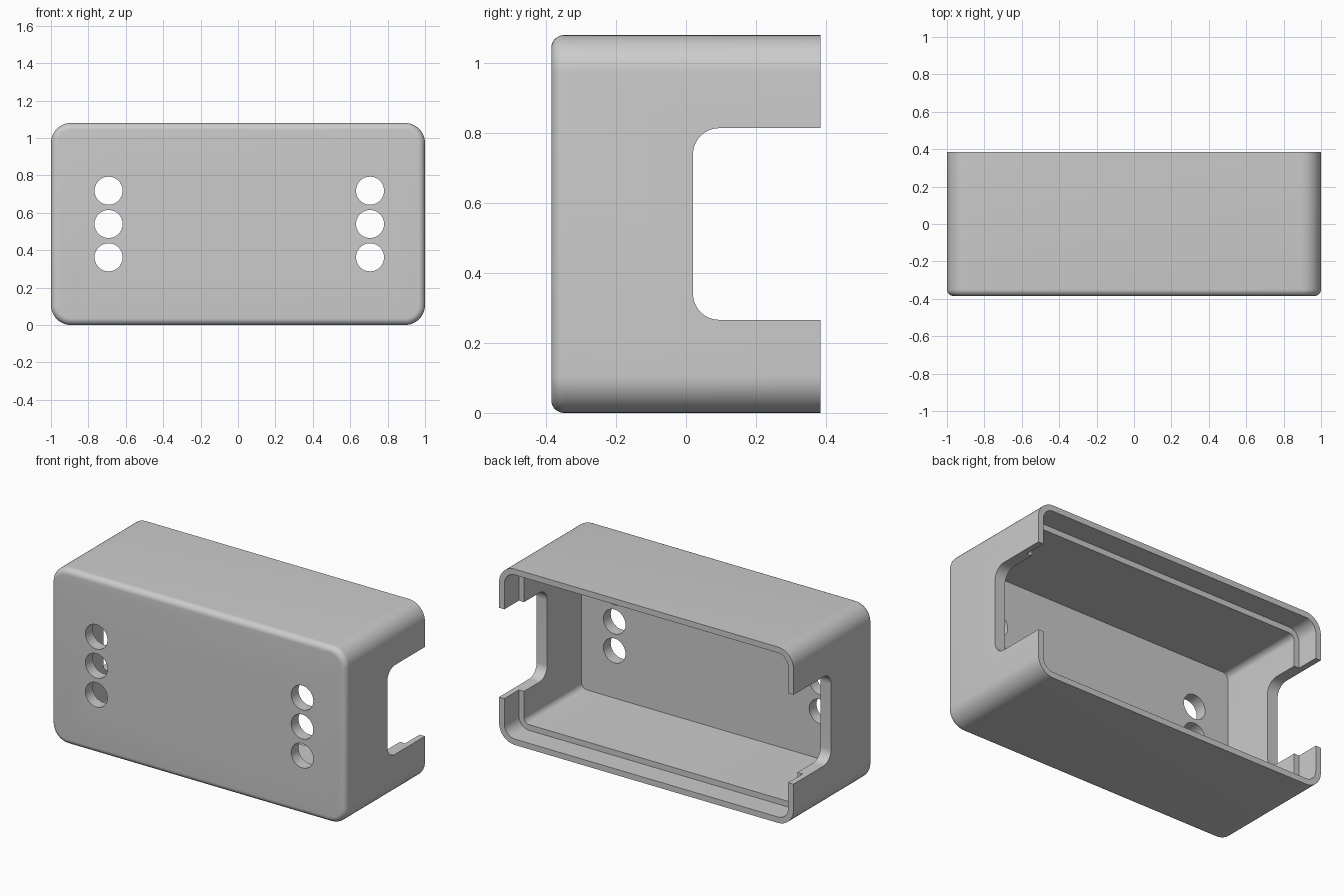
import bpy
import bmesh
from math import cos, sin, pi, radians
from mathutils import Matrix

if "Cube" in bpy.data.objects:
    bpy.data.objects.remove(bpy.data.objects["Cube"])

WIDTH, HEIGHT, DEPTH = 2.0, 1.08, 0.77
FRONT, BACK = -DEPTH / 2, DEPTH / 2
WALL, LIP, LIP_DEPTH = 0.071, 0.036, 0.14
CORNER, FILLET = 0.107, 0.036
SEGMENTS = 12

grey = bpy.data.materials.new("plain grey")
grey.use_nodes = True
colour = (0.6, 0.6, 0.6, 1)
grey.diffuse_color = colour
grey.node_tree.nodes["Principled BSDF"].inputs["Base Color"].default_value = colour


def make_object(name, bm):
    bmesh.ops.recalc_face_normals(bm, faces=bm.faces)
    mesh = bpy.data.meshes.new(name)
    bm.to_mesh(mesh)
    bm.free()
    mesh.materials.append(grey)
    obj = bpy.data.objects.new(name, mesh)
    bpy.context.collection.objects.link(obj)
    return obj


def rounded_rect(half_u, half_v, radius):
    """Points of a rounded rectangle centred on the origin."""
    points = []
    for corner, (su, sv) in enumerate([(1, 1), (-1, 1), (-1, -1), (1, -1)]):
        for i in range(SEGMENTS + 1):
            a = (corner + i / SEGMENTS) * pi / 2
            points.append((su * (half_u - radius) + radius * cos(a),
                           sv * (half_v - radius) + radius * sin(a)))
    return points


def skin(loops):
    """Join matching loops of points and cap both ends."""
    bm = bmesh.new()
    rings = [[bm.verts.new(p) for p in loop] for loop in loops]
    for a, b in zip(rings, rings[1:]):
        for i in range(len(a)):
            j = (i + 1) % len(a)
            bm.faces.new((a[i], a[j], b[j], b[i]))
    bm.faces.new(rings[0])
    bm.faces.new(rings[-1])
    return bm


# Hollow shell: inset and depth from front face, over the rim, into the cavity
profile = []
for i in range(9):
    a = i / 8 * pi / 2
    profile.append((FILLET * (1 - sin(a)), FRONT + FILLET * (1 - cos(a))))
profile += [(0, BACK), (LIP, BACK), (LIP, BACK - LIP_DEPTH),
            (WALL, BACK - LIP_DEPTH), (WALL, FRONT + WALL)]
loops = []
for inset, y in profile:
    outline = rounded_rect(WIDTH / 2 - inset, HEIGHT / 2 - inset, CORNER - inset)
    loops.append([(u, y, v + HEIGHT / 2) for u, v in outline])
case = make_object("case_shell", skin(loops))

# Side openings: one rounded slot through both end walls
slot = rounded_rect(0.5, 0.274, 0.075)
slot_cutter = make_object("slot_cutter", skin(
    [[(x, u + 0.52, v + HEIGHT / 2) for u, v in slot] for x in (-1.2, 1.2)]))

# Two columns of three round holes in the front wall
bm = bmesh.new()
for x in (-0.692, 0.706):
    for row in (-1, 0, 1):
        place = Matrix.Translation((x, FRONT, HEIGHT / 2 + row * 0.178))
        bmesh.ops.create_cone(bm, cap_ends=True, segments=48, radius1=0.075,
                              radius2=0.075, depth=0.3,
                              matrix=place @ Matrix.Rotation(pi / 2, 4, "X"))
hole_cutter = make_object("hole_cutter", bm)

# Cut the openings, then discard the cutters
bpy.ops.object.select_all(action="DESELECT")
bpy.context.view_layer.objects.active = case
case.select_set(True)
for cutter in (slot_cutter, hole_cutter):
    cutter.hide_render = True
    mod = case.modifiers.new("cut", "BOOLEAN")
    mod.operation = "DIFFERENCE"
    mod.solver = "EXACT"
    mod.object = cutter
    bpy.ops.object.modifier_apply(modifier=mod.name)
    bpy.data.objects.remove(cutter)
bpy.ops.object.shade_smooth_by_angle(angle=radians(30))
